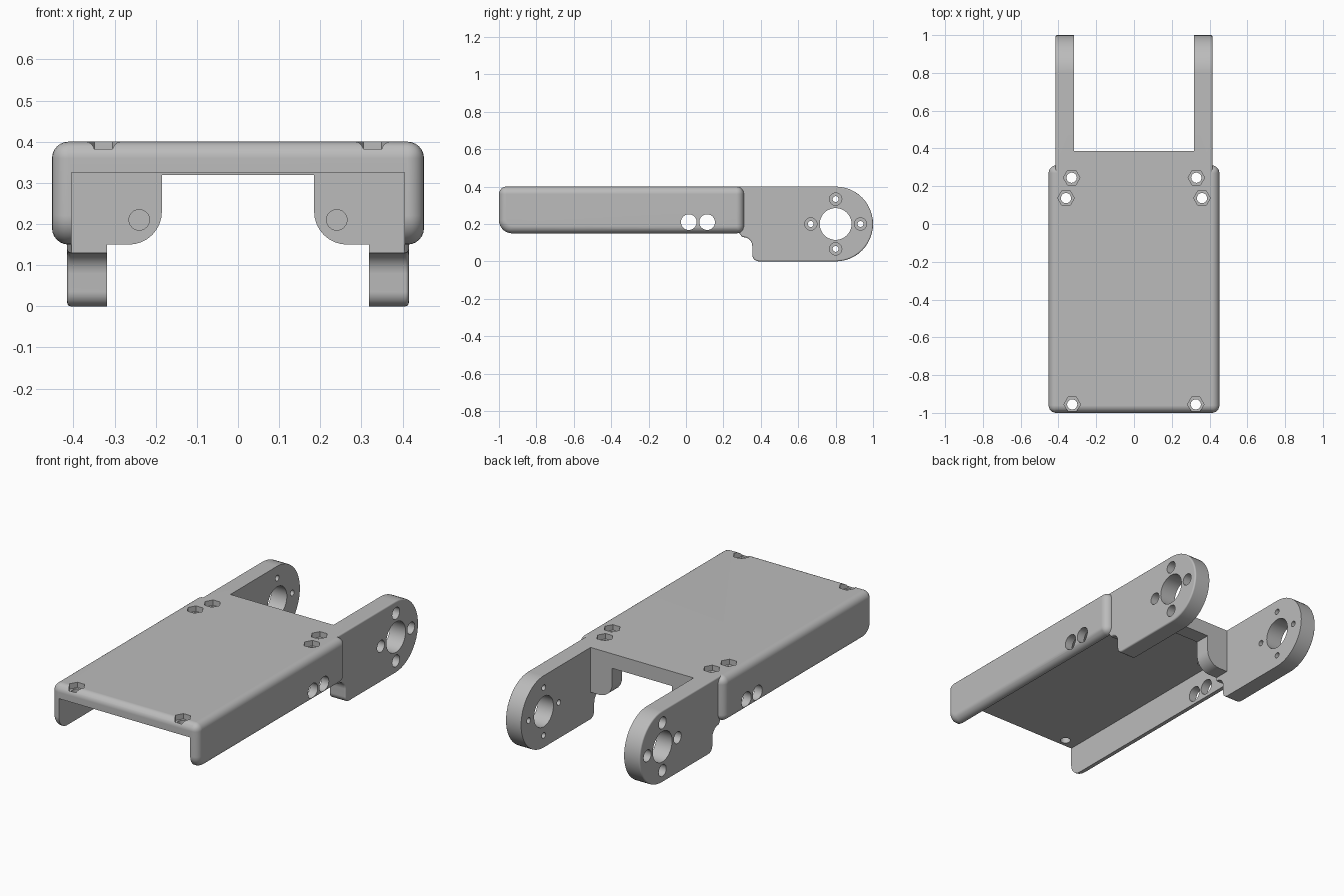
import bpy, bmesh
from math import sin, cos, pi, radians
from mathutils import Vector

if "Cube" in bpy.data.objects:
    bpy.data.objects.remove(bpy.data.objects["Cube"], do_unlink=True)

grey = bpy.data.materials.new("plain_grey")
grey.use_nodes = True
COLOUR = (0.5, 0.5, 0.5, 1)
grey.diffuse_color = COLOUR
grey.node_tree.nodes["Principled BSDF"].inputs["Base Color"].default_value = COLOUR


def arc(cu, cv, r, start, end, n=8):
    """Points of an arc, angles in degrees."""
    steps = [radians(start + (end - start) * i / n) for i in range(n + 1)]
    return [(cu + r * cos(a), cv + r * sin(a)) for a in steps]


def prism(name, points, axis, low, high, round_edge=None, radius=0.04):
    """Extrude a profile along an axis and round the chosen edges."""
    place = {"x": lambda u, v, d: (d, u, v),
             "y": lambda u, v, d: (u, d, v),
             "z": lambda u, v, d: (u, v, d)}[axis]
    bm = bmesh.new()
    face = bm.faces.new([bm.verts.new(place(u, v, low)) for u, v in points])
    top = bmesh.ops.extrude_face_region(bm, geom=[face])["geom"]
    shift = Vector(place(0, 0, high - low))
    bmesh.ops.translate(bm, vec=shift, verts=[g for g in top if isinstance(g, bmesh.types.BMVert)])
    bmesh.ops.recalc_face_normals(bm, faces=bm.faces)
    if round_edge:
        bmesh.ops.bevel(bm, geom=[e for e in bm.edges if round_edge(e)], offset=radius,
                        segments=6, profile=0.5, affect="EDGES", clamp_overlap=True)
    mesh = bpy.data.meshes.new(name)
    bm.to_mesh(mesh)
    bm.free()
    mesh.materials.append(grey)
    obj = bpy.data.objects.new(name, mesh)
    bpy.context.collection.objects.link(obj)
    return obj


def box(name, x, y, z):
    return prism(name, [(-x, y[0]), (x, y[0]), (x, y[1]), (-x, y[1])], "z", *z)


def combine(target, tool, operation):
    """Apply a boolean and remove the tool."""
    mod = target.modifiers.new(operation, "BOOLEAN")
    mod.operation, mod.solver, mod.object = operation, "EXACT", tool
    bpy.context.view_layer.objects.active = target
    bpy.ops.object.modifier_apply(modifier=mod.name)
    bpy.data.objects.remove(tool, do_unlink=True)


def drill(target, axis, u, v, r, low, high, sides=32):
    combine(target, prism("drill", arc(u, v, r, 0, 360 - 360 / sides, sides - 1),
                          axis, low, high), "DIFFERENCE")


# Main body with rounded outer edges
side_profile = [(0.31, 0.15), (0.31, 0.4), (-1, 0.4)] + arc(-0.93, 0.22, 0.07, 180, 270)
bracket = prism("bracket", side_profile, "x", -0.452, 0.452,
                lambda e: e.calc_face_angle() > 0.6)

# Rear bridge that carries the arms
combine(bracket, box("bridge", 0.36, (0.2, 0.387), (0.15, 0.4)), "UNION")

# Motor arms, rounded on the outside only
arm_profile = ([(0.25, 0.4), (0.25, 0.2), (0.3, 0.13)] + arc(0.305, 0.08, 0.05, 90, 0, 5)
               + arc(0.39, 0.035, 0.035, 180, 270, 5) + arc(0.8, 0.2, 0.2, -90, 90, 24))
for s in (-1, 1):
    arm = prism("arm", arm_profile, "x", s * 0.318, s * 0.415,
                lambda e: all(abs(v.co.x) > 0.4 for v in e.verts), 0.032)
    combine(bracket, arm, "UNION")

# Wide channel under the body, then the narrower opening between the gussets
combine(bracket, box("channel", 0.405, (-1.2, 0.3), (-0.1, 0.325)), "DIFFERENCE")
half = [(0.185, 0.319)] + arc(0.265, 0.23, 0.08, 180, 270) + [(0.265, 0.05)]
opening = half + [(-x, z) for x, z in reversed(half)]
combine(bracket, prism("opening", opening, "y", 0.2, 0.6), "DIFFERENCE")

# Cable holes through both side walls
for y in (0.015, 0.113):
    drill(bracket, "x", y, 0.21, 0.042, -0.6, 0.6)

# Nut pockets and screw holes in the top
for x, y in ((0.33, 0.245), (0.36, 0.137), (0.327, -0.955)):
    for s in (-1, 1):
        drill(bracket, "z", s * x, y, 0.044, 0.37, 0.5, 6)
        drill(bracket, "z", s * x, y, 0.027, 0.28, 0.5, 24)

# Axle hole and counterbored screw holes in the arms
drill(bracket, "x", 0.8, 0.2, 0.085, -0.6, 0.6, 40)
for dy, dz in ((0.133, 0), (-0.133, 0), (0, 0.133), (0, -0.133)):
    drill(bracket, "x", 0.8 + dy, 0.2 + dz, 0.016, -0.6, 0.6, 20)
    for s in (-1, 1):
        drill(bracket, "x", 0.8 + dy, 0.2 + dz, 0.033, s * 0.355, s * 0.6, 24)

# Shallow blind holes in the front of the gussets
for s in (-1, 1):
    drill(bracket, "y", s * 0.24, 0.21, 0.025, 0.2, 0.34, 24)

# Smooth rounded edges, crisp flats
bpy.ops.object.select_all(action="DESELECT")
bracket.select_set(True)
bpy.context.view_layer.objects.active = bracket
bpy.ops.object.shade_smooth_by_angle(angle=radians(30))
weighted = bracket.modifiers.new("even_shading", "WEIGHTED_NORMAL")
weighted.keep_sharp = True
